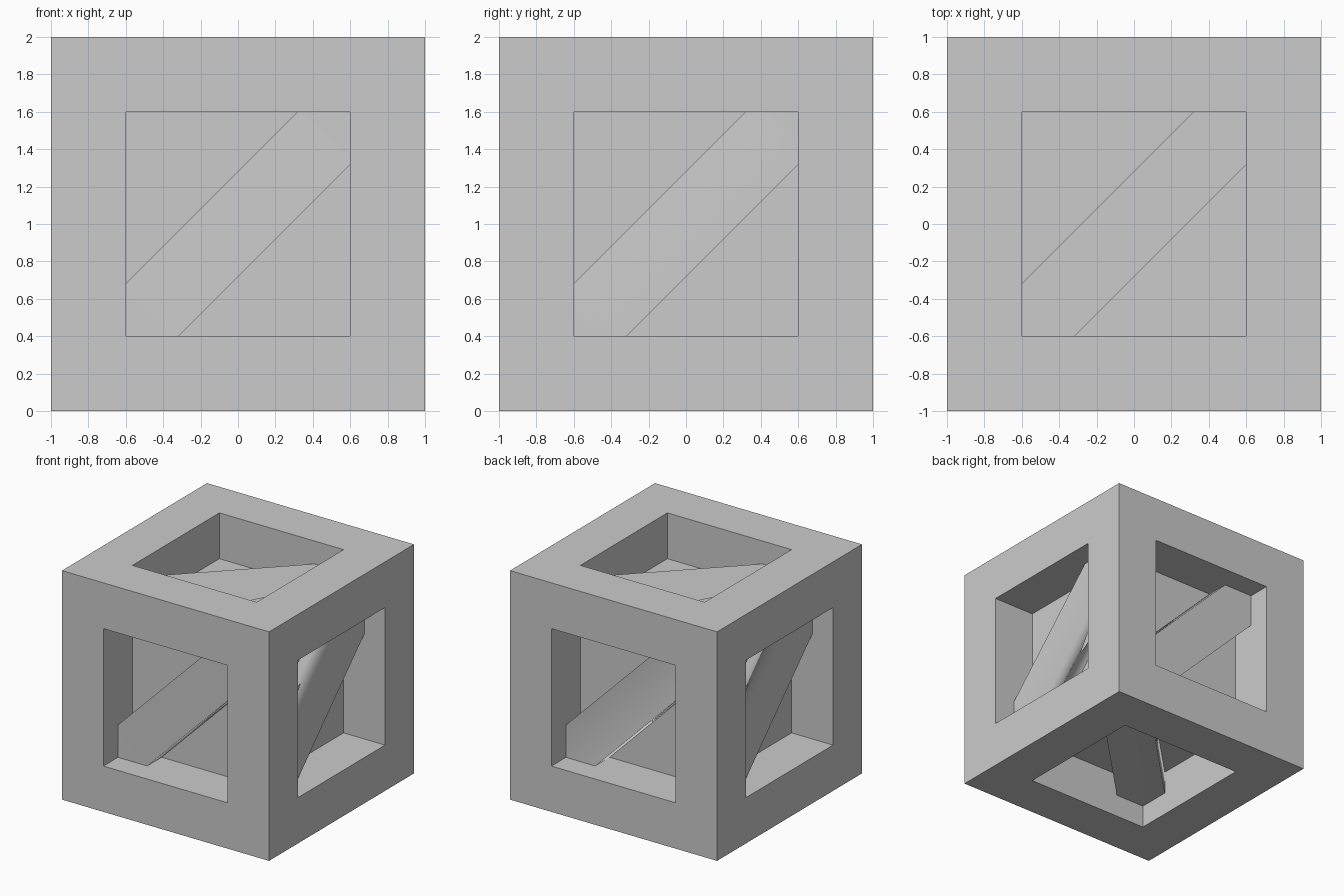
import bpy, bmesh
from math import radians
from mathutils import Matrix, Vector

if "Cube" in bpy.data.objects:
    bpy.data.objects.remove(bpy.data.objects["Cube"])

HALF = 1.0        # half the crate size
INNER = 0.6       # half the recess size, and distance of its floor from the centre
BAR_TOP = 0.8     # distance of the brace face from the centre
CUT = INNER - 0.2 * 2 ** 0.5   # where the brace edges meet the recess walls
CENTRE = Matrix.Translation((0, 0, HALF))


def add_object(name, bm, matrix):
    mesh = bpy.data.meshes.new(name)
    bm.to_mesh(mesh)
    bm.free()
    mesh.transform(matrix)
    obj = bpy.data.objects.new(name, mesh)
    bpy.context.collection.objects.link(obj)
    return obj


# Crate body: a cube with a square recess in every face
bm = bmesh.new()
bmesh.ops.create_cube(bm, size=2 * HALF)
panels = bm.faces[:]
bmesh.ops.inset_individual(bm, faces=panels, thickness=HALF - INNER, use_even_offset=True)
for face in panels:
    inward = -face.normal.copy()
    floor = bmesh.ops.extrude_discrete_faces(bm, faces=[face])["faces"][0]
    bmesh.ops.translate(bm, verts=floor.verts, vec=inward * (HALF - INNER))
bm.normal_update()
add_object("crate_body", bm, CENTRE)


# Diagonal brace: raised flat bar trimmed to the recess, softly shaded
def add_brace(name, rotation):
    outline = [(-INNER, -INNER), (-CUT, -INNER), (INNER, CUT),
               (INNER, INNER), (CUT, INNER), (-INNER, -CUT)]
    bm = bmesh.new()
    top = [bm.verts.new((u, v, BAR_TOP)) for u, v in outline]
    for corners in ((0, 1, 5), (1, 2, 4, 5), (2, 3, 4)):
        bm.faces.new([top[i] for i in corners])
    for a, b in ((1, 2), (4, 5)):
        low = [bm.verts.new((*outline[i], INNER)) for i in (b, a)]
        bm.faces.new([top[b], top[a], *low])
    for face in bm.faces:
        face.smooth = True
    add_object(name, bm, CENTRE @ rotation)


# One brace on each of the six sides
for i, side in enumerate(("front", "right", "back", "left")):
    add_brace(side + "_brace",
              Matrix.Rotation(radians(90 * i), 4, "Z") @ Matrix.Rotation(radians(90), 4, "X"))
add_brace("top_brace", Matrix.Identity(4))
add_brace("bottom_brace", Matrix.Rotation(radians(180), 4, Vector((1, 1, 0))))
